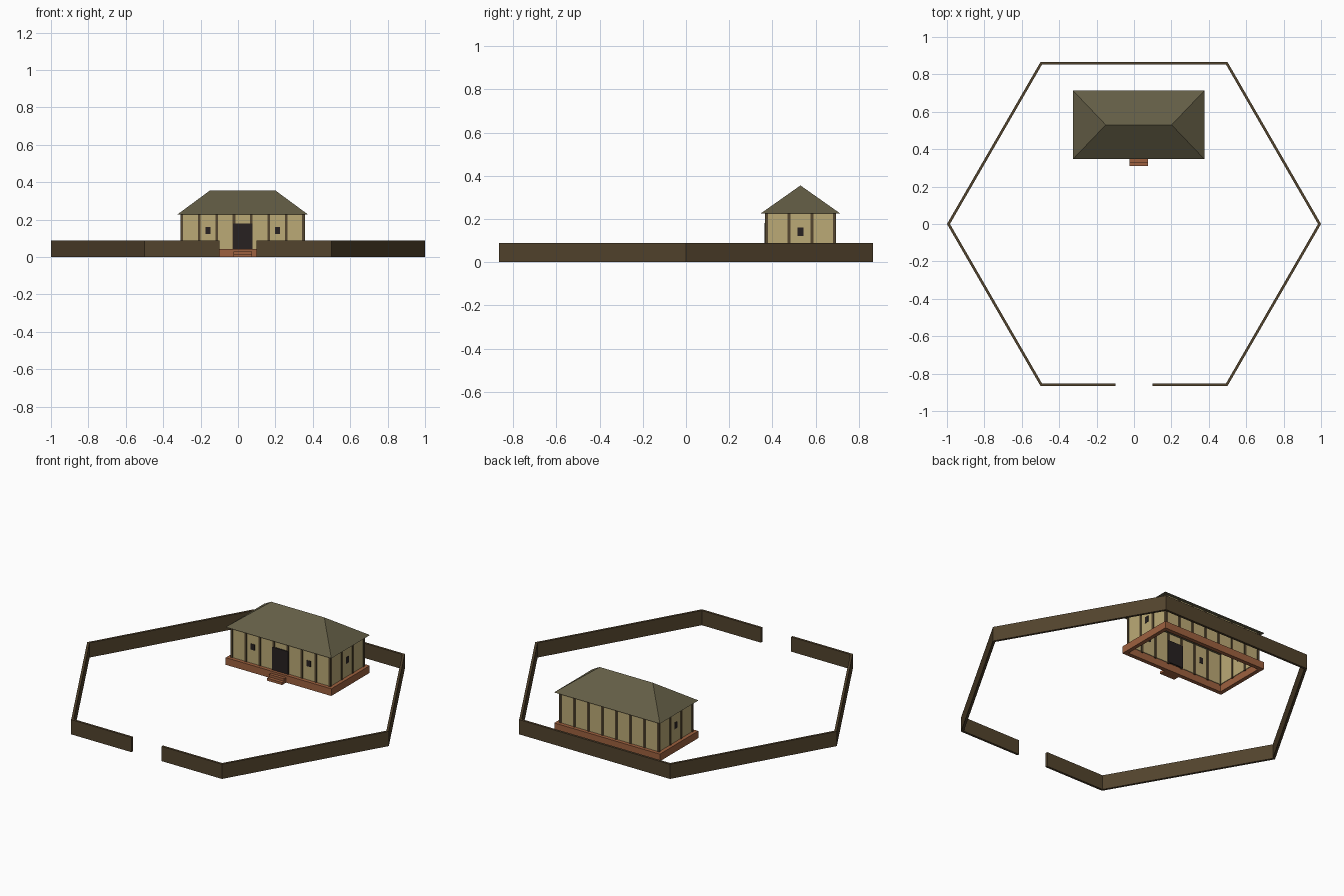
import bpy, bmesh, math
from mathutils import Vector

if "Cube" in bpy.data.objects:
    bpy.data.objects.remove(bpy.data.objects["Cube"])


def mat(name, col):
    m = bpy.data.materials.new(name)
    m.diffuse_color = (*col, 1)
    m.use_nodes = True
    m.node_tree.nodes["Principled BSDF"].inputs["Base Color"].default_value = m.diffuse_color
    return m


FENCE = mat("fence_wood", (0.085, 0.056, 0.026))
TIMBER = mat("timber", (0.09, 0.062, 0.03))
PLASTER = mat("plaster", (0.50, 0.40, 0.18))
BRICK = mat("brick", (0.34, 0.12, 0.05))
THATCH = mat("thatch", (0.125, 0.11, 0.06))
DARK = mat("dark_opening", (0.02, 0.015, 0.015))


def mesh(name, verts, faces, material):
    me = bpy.data.meshes.new(name)
    me.from_pydata(verts, [], faces)
    bm = bmesh.new()
    bm.from_mesh(me)
    bmesh.ops.recalc_face_normals(bm, faces=bm.faces)
    bm.to_mesh(me)
    bm.free()
    me.materials.append(material)
    ob = bpy.data.objects.new(name, me)
    bpy.context.collection.objects.link(ob)
    return ob


def prism(name, pts, z0, z1, material):
    n = len(pts)
    verts = [(p[0], p[1], z0) for p in pts] + [(p[0], p[1], z1) for p in pts]
    faces = [tuple(range(n)), tuple(range(n, 2 * n))]
    faces += [(i, (i + 1) % n, n + (i + 1) % n, n + i) for i in range(n)]
    return mesh(name, verts, faces, material)


def box(name, x0, x1, y0, y1, z0, z1, material):
    return prism(name, [(x0, y0), (x1, y0), (x1, y1), (x0, y1)], z0, z1, material)


def ring(name, x0, x1, y0, y1, t, z0, z1, material):
    # four mitred boards around a rectangle
    o = [(x0, y0), (x1, y0), (x1, y1), (x0, y1)]
    i = [(x0 + t, y0 + t), (x1 - t, y0 + t), (x1 - t, y1 - t), (x0 + t, y1 - t)]
    for k in range(4):
        j = (k + 1) % 4
        prism(f"{name}_{k + 1}", [o[k], o[j], i[j], i[k]], z0, z1, material)


# hexagonal fence with a gate gap at the front
def corner(k, r):
    a = math.radians(60 * k)
    return Vector((r * math.cos(a), r * math.sin(a)))


for k in range(6):
    a, b = corner(k, 1), corner(k + 1, 1)
    c, d = corner(k + 1, 0.984), corner(k, 0.984)
    if k == 4:
        prism("fence_front_left", [a, (-0.1, a.y), (-0.1, d.y), d], 0, 0.088, FENCE)
        prism("fence_front_right", [(0.1, b.y), b, c, (0.1, c.y)], 0, 0.088, FENCE)
    else:
        prism(f"fence_{k}", [a, b, c, d], 0, 0.088, FENCE)

# brick plinth, open in the middle, with two steps
CX, CY = 0.025, 0.53
HX, HY = 0.325, 0.157          # post centre lines
Z0, Z1 = 0.043, 0.226          # wall bottom and top
ring("plinth", CX - 0.35, CX + 0.35, CY - 0.182, CY + 0.182, 0.024, 0, Z0, BRICK)
box("upper_step", CX - 0.05, CX + 0.05, 0.33, 0.35, 0, 0.03, BRICK)
box("lower_step", CX - 0.05, CX + 0.05, 0.31, 0.33, 0, 0.015, BRICK)

# thin plaster walls
ring("wall", CX - HX - 0.003, CX + HX + 0.003, CY - HY - 0.003, CY + HY + 0.003,
     0.006, Z0, Z1, PLASTER)


# timber posts: seven bays long, three bays deep
def post(x, y):
    box("post", x - 0.007, x + 0.007, y - 0.007, y + 0.007, Z0 - 0.005, Z1, TIMBER)


for s in (-1, 1):
    for i in range(8):
        post(CX - HX + 2 * HX * i / 7, CY + s * HY)
    for i in (1, 2):
        post(CX + s * HX, CY - HY + 2 * HY * i / 3)

# door and windows, visible from both sides of the wall
yf = CY - HY
box("door", CX - 0.053, CX + 0.053, yf - 0.009, yf + 0.009, Z0, 0.18, DARK)
for s in (-1, 1):
    x = CX + s * HX * 4 / 7
    box("front_window", x - 0.013, x + 0.013, yf - 0.005, yf + 0.005, 0.124, 0.16, DARK)
    x = CX + s * HX
    box("side_window", x - 0.005, x + 0.005, CY - 0.013, CY + 0.013, 0.122, 0.16, DARK)

# hipped roof
ex, ey, rx = 0.351, 0.183, 0.176
rv = [(CX - ex, CY - ey, Z1), (CX + ex, CY - ey, Z1), (CX + ex, CY + ey, Z1),
      (CX - ex, CY + ey, Z1), (CX - rx, CY, 0.355), (CX + rx, CY, 0.355)]
mesh("roof", rv, [(0, 1, 5, 4), (1, 2, 5), (2, 3, 4, 5), (3, 0, 4), (3, 2, 1, 0)], THATCH)
